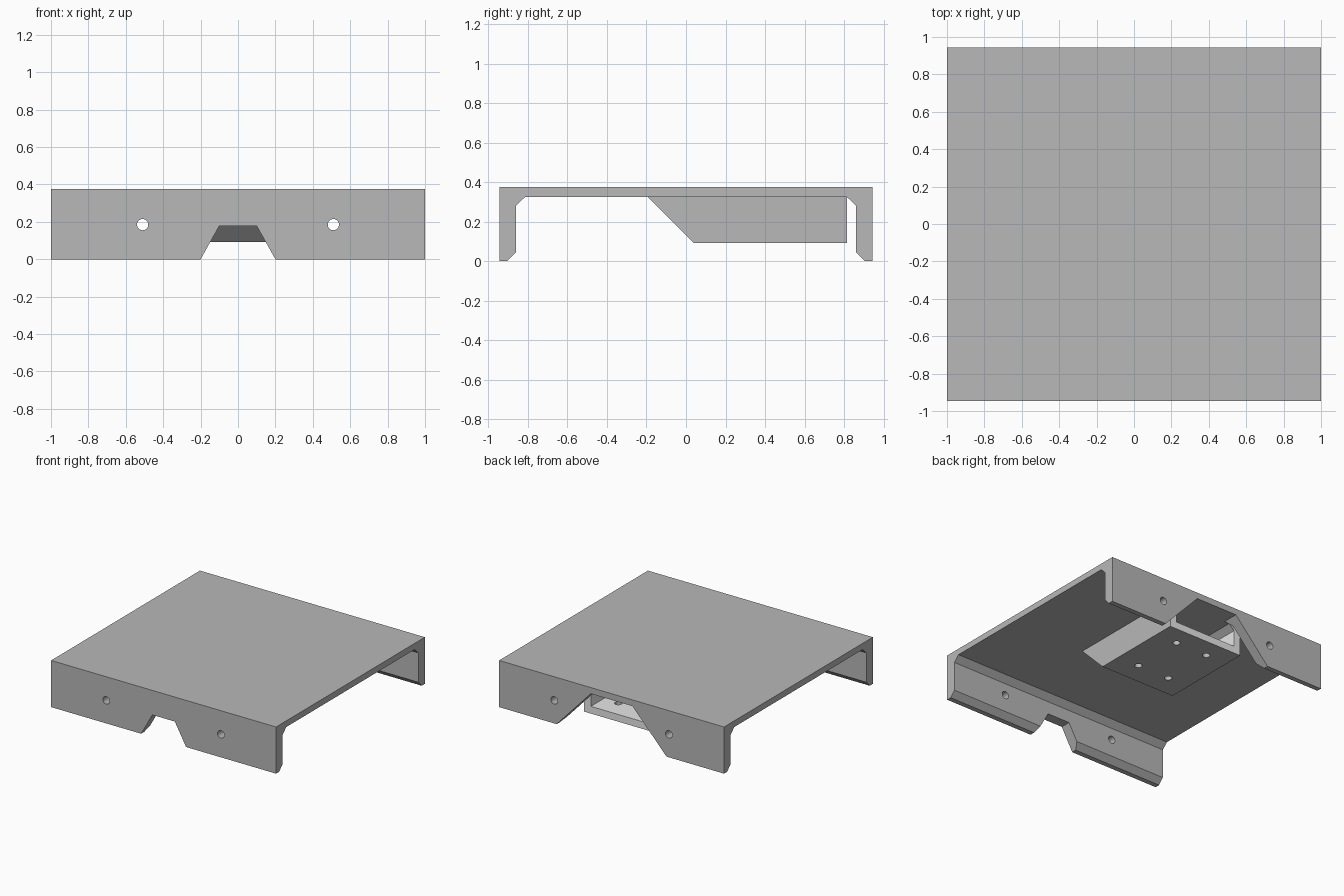
import bpy, bmesh
from mathutils import Vector

cube = bpy.data.objects.get("Cube")
if cube:
    bpy.data.objects.remove(cube, do_unlink=True)


def material(name, value):
    m = bpy.data.materials.new(name)
    m.use_nodes = True
    colour = (value, value, value, 1)
    m.diffuse_color = colour
    m.node_tree.nodes["Principled BSDF"].inputs["Base Color"].default_value = colour
    return m


GREY = material("grey", 0.48)
LIGHT = material("light grey", 0.9)


def prism(bm, points, axis, start, end):
    """Extrude a profile: (y, z) points along x, or (x, z) points along y."""
    def place(a, b, t):
        return Vector((t, a, b)) if axis == "x" else Vector((a, t, b))
    face = bm.faces.new([bm.verts.new(place(a, b, start)) for a, b in points])
    new = bmesh.ops.extrude_face_region(bm, geom=[face])["geom"]
    shift = place(0, 0, end - start)
    bmesh.ops.translate(bm, vec=shift, verts=[v for v in new if isinstance(v, bmesh.types.BMVert)])


def cylinder(bm, centre, radius, depth, axis):
    made = bmesh.ops.create_cone(bm, cap_ends=True, segments=32, radius1=radius,
                                 radius2=radius, depth=depth)["verts"]
    for v in made:
        x, y, z = v.co
        v.co = Vector(centre) + (Vector((x, z, y)) if axis == "y" else v.co)


def make(name, bm, mats=(GREY,)):
    bmesh.ops.recalc_face_normals(bm, faces=bm.faces)
    mesh = bpy.data.meshes.new(name)
    bm.to_mesh(mesh)
    bm.free()
    for m in mats:
        mesh.materials.append(m)
    ob = bpy.data.objects.new(name, mesh)
    bpy.context.collection.objects.link(ob)
    return ob


def cut(ob, bm):
    cutter = make("cutter", bm)
    cutter.hide_render = True
    mod = ob.modifiers.new("cut", "BOOLEAN")
    mod.operation = "DIFFERENCE"
    mod.solver = "EXACT"
    mod.object = cutter
    bpy.context.view_layer.objects.active = ob
    bpy.ops.object.modifier_apply(modifier=mod.name)
    bpy.data.objects.remove(cutter, do_unlink=True)


HALF_Y, HEIGHT, UNDER = 0.945, 0.375, 0.325

# Channel-shaped cover: top plate with two chamfered flanges
half = [(HALF_Y, HEIGHT), (HALF_Y, 0), (0.905, 0), (0.862, 0.045), (0.862, 0.28), (0.815, UNDER)]
bm = bmesh.new()
prism(bm, half + [(-y, z) for y, z in reversed(half)], "x", -1, 1)
cover = make("cover", bm)

# Flange notches and screw holes
bm = bmesh.new()
prism(bm, [(-0.228, -0.05), (0.228, -0.05), (0.1, 0.178), (-0.1, 0.178)], "y", -1, -0.82)
prism(bm, [(-0.535, -0.05), (0.535, -0.05), (0.185, UNDER), (-0.185, UNDER)], "y", 0.815, 1)
for x in (-0.51, 0.51):
    for y in (-0.9, 0.9):
        cylinder(bm, (x, y, 0.185), 0.03, 0.2, "y")
cut(cover, bm)

# Tray hanging under the plate, open to the back
BACK, BOTTOM, FLOOR, INNER = 0.815, 0.092, 0.15, 0.275
bm = bmesh.new()
prism(bm, [(-0.193, UNDER), (0.04, BOTTOM), (BACK, BOTTOM), (BACK, UNDER)], "x", -0.335, 0.335)
tray = make("tray", bm, (GREY, LIGHT))
bm = bmesh.new()
prism(bm, [(-0.185, 0.4), (0.065, FLOOR), (0.9, FLOOR), (0.9, 0.4)], "x", -INNER, INNER)
cut(tray, bm)

# Four mounting holes in the tray floor
bm = bmesh.new()
for x in (-0.143, 0.143):
    for y in (0.22, 0.655):
        cylinder(bm, (x, y, 0.12), 0.028, 0.2, "z")
cut(tray, bm)

# Lighter tray interior and rim
for p in tray.data.polygons:
    n, c = p.normal, p.center
    rim = n.y > 0.9 and c.y > BACK - 0.01
    floor = n.z > 0.3 and c.z < UNDER - 0.01
    wall = abs(n.x) > 0.9 and 0.25 < abs(c.x) < 0.3
    p.material_index = 1 if rim or floor or wall else 0

# Chamfer strips in the upper corners of the tray
for side, name in ((1, "left_tray_chamfer"), (-1, "right_tray_chamfer")):
    bm = bmesh.new()
    prism(bm, [(side * INNER, UNDER), (side * (INNER - 0.045), UNDER),
               (side * INNER, UNDER - 0.045)], "y", -0.08, BACK)
    make(name, bm)
